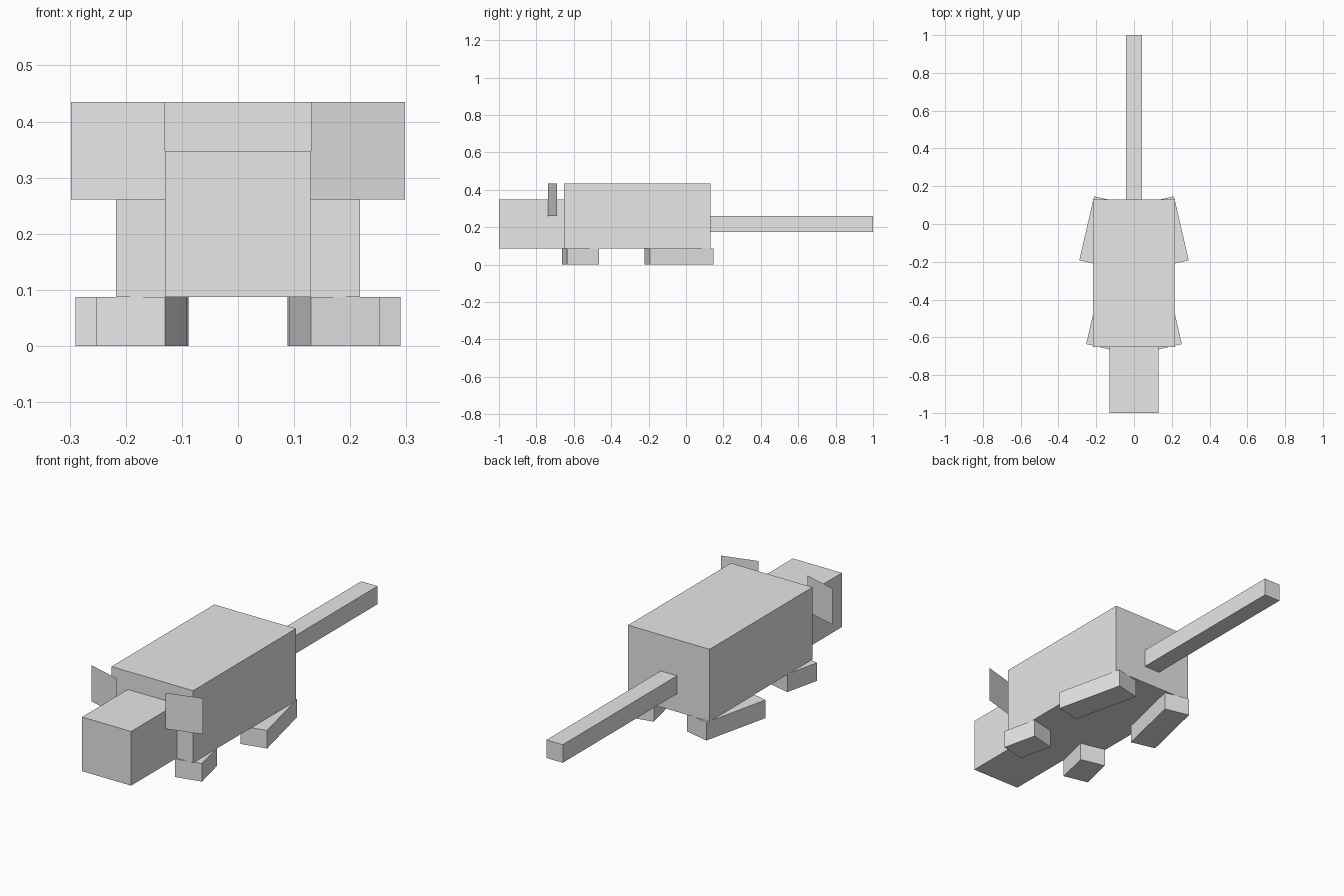
import bpy
import bmesh
from math import radians
from mathutils import Matrix, Vector

cube = bpy.data.objects.get("Cube")
if cube:
    bpy.data.objects.remove(cube, do_unlink=True)

U = 2 / 46  # one block unit

grey = bpy.data.materials.new("plain grey")
grey.use_nodes = True
grey.diffuse_color = (0.8, 0.8, 0.8, 1)
grey.node_tree.nodes["Principled BSDF"].inputs["Base Color"].default_value = (0.8, 0.8, 0.8, 1)


def add_object(name, bm, location, turn=0):
    mesh = bpy.data.meshes.new(name)
    bm.to_mesh(mesh)
    bm.free()
    mesh.materials.append(grey)
    obj = bpy.data.objects.new(name, mesh)
    obj.location = location
    obj.rotation_euler.z = radians(turn)
    bpy.context.collection.objects.link(obj)
    return obj


def box(name, size, location, turn=0):
    """Box given in block units, centred on its location."""
    bm = bmesh.new()
    bmesh.ops.create_cube(bm, size=1, matrix=Matrix.Diagonal((*(Vector(size) * U), 1)))
    return add_object(name, bm, location, turn)


def ear(name, side):
    """Thin square sheet, swept back at its outer edge."""
    bm = bmesh.new()
    upright = Matrix.Rotation(radians(90), 4, "X")
    bmesh.ops.create_grid(bm, x_segments=1, y_segments=1, size=2 * U, matrix=upright)
    return add_object(name, bm, (side * 0.214, -0.715, 8 * U), side * 16)


# Body, head and tail in a row
box("body", (10, 18, 8), (0, -6 * U, 6 * U))
box("head", (6, 8, 6), (0, -19 * U, 5 * U))
box("tail", (2, 20, 2), (0, 13 * U, 5 * U))

# Ears and splayed feet on both sides
for side, label in ((1, "left"), (-1, "right")):
    ear(label + "_ear", side)
    box(label + "_front_foot", (2.9, 4, 2), (side * 0.172, -0.565, U), side * 13)
    box(label + "_hind_foot", (2.9, 8, 2), (side * 0.189, -0.037, U), side * 13)
